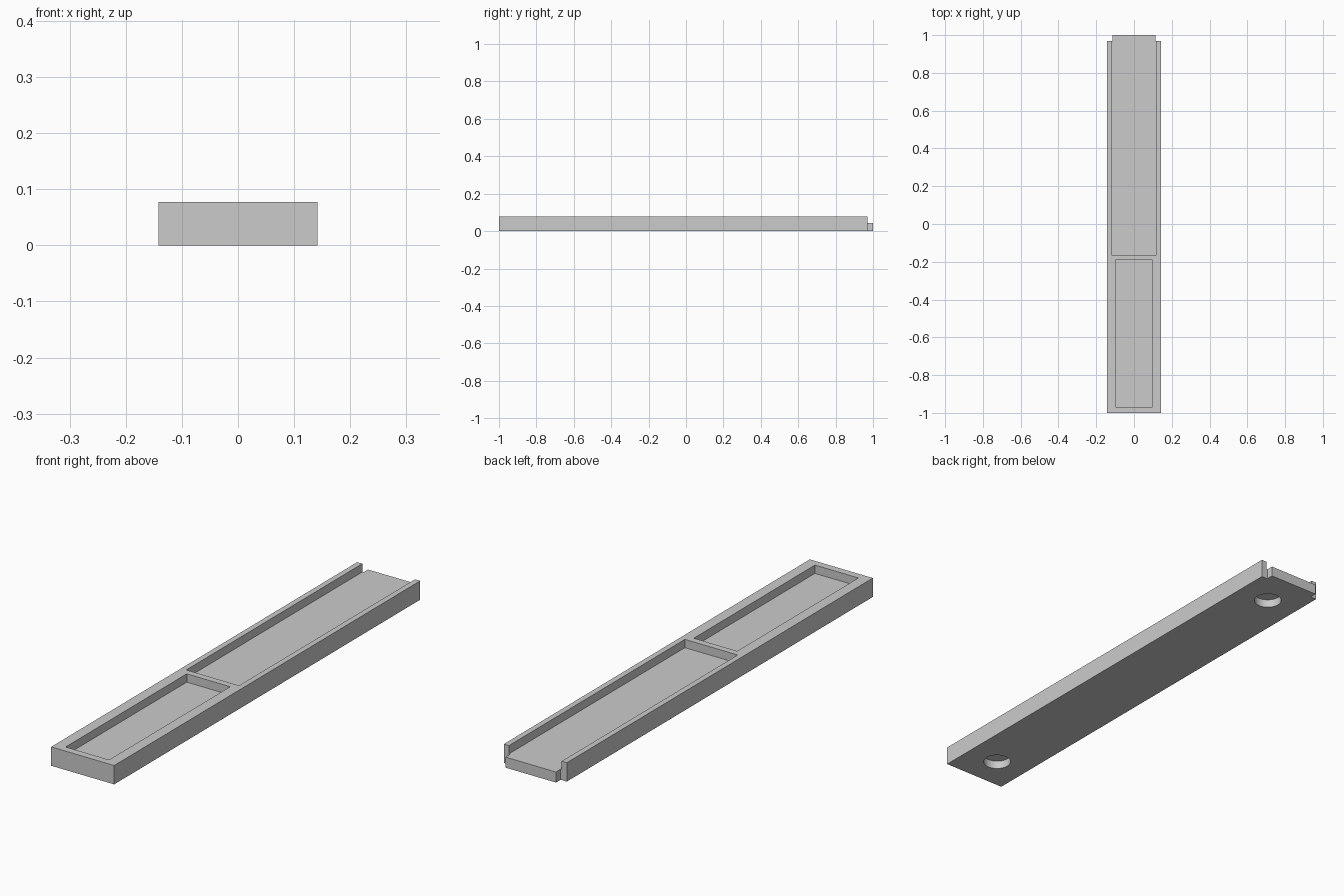
import bpy, bmesh

if "Cube" in bpy.data.objects:
    bpy.data.objects.remove(bpy.data.objects["Cube"])

HEIGHT, FLOOR = 0.077, 0.043      # full height, height of the recessed floors
HALF_W, TONGUE_W = 0.142, 0.114   # half widths of the body and its end tongue
SHOULDER = 0.97                   # where the side walls stop

grey = bpy.data.materials.new("plain grey")
grey.diffuse_color = (0.6, 0.6, 0.6, 1)
grey.use_nodes = True
grey.node_tree.nodes["Principled BSDF"].inputs["Base Color"].default_value = grey.diffuse_color


def prism(name, outline, z0, z1):
    """Solid made by raising a flat outline from z0 to z1."""
    bm = bmesh.new()
    face = bm.faces.new([bm.verts.new((x, y, z0)) for x, y in outline])
    ext = bmesh.ops.extrude_face_region(bm, geom=[face])["geom"]
    top = [v for v in ext if isinstance(v, bmesh.types.BMVert)]
    bmesh.ops.translate(bm, verts=top, vec=(0, 0, z1 - z0))
    bmesh.ops.recalc_face_normals(bm, faces=bm.faces[:])
    mesh = bpy.data.meshes.new(name)
    bm.to_mesh(mesh)
    bm.free()
    mesh.materials.append(grey)
    ob = bpy.data.objects.new(name, mesh)
    bpy.context.collection.objects.link(ob)
    return ob


def rect(half_w, y0, y1):
    return [(-half_w, y0), (half_w, y0), (half_w, y1), (-half_w, y1)]


def cut(target, cutter):
    """Subtract the cutter from the target and discard it."""
    cutter.hide_render = True
    mod = target.modifiers.new("cut", "BOOLEAN")
    mod.operation, mod.solver, mod.object = "DIFFERENCE", "EXACT", cutter
    bpy.context.view_layer.objects.active = target
    bpy.ops.object.modifier_apply(modifier=mod.name)
    bpy.data.objects.remove(cutter)


# Body with the narrower tongue at the back end
right = [(HALF_W, -1), (HALF_W, SHOULDER), (TONGUE_W, SHOULDER), (TONGUE_W, 1)]
tray = prism("tray_body", right + [(-x, y) for x, y in reversed(right)], 0, HEIGHT)

# Long channel open at the back, and closed front pocket
cut(tray, prism("channel_cutter", rect(0.119, -0.163, 1.1), FLOOR, 0.2))
cut(tray, prism("pocket_cutter", rect(0.098, -0.97, -0.19), FLOOR, 0.2))

# Blind round holes in the underside
for y in (-0.857, 0.837):
    bpy.ops.mesh.primitive_cylinder_add(vertices=48, radius=0.054, depth=0.068,
                                        location=(0, y, 0))
    hole = bpy.context.object
    hole.data.materials.append(grey)
    cut(tray, hole)

# Smooth hole walls, crisp edges elsewhere
bpy.ops.object.select_all(action="DESELECT")
tray.select_set(True)
bpy.context.view_layer.objects.active = tray
bpy.ops.object.shade_smooth_by_angle(angle=0.5)
